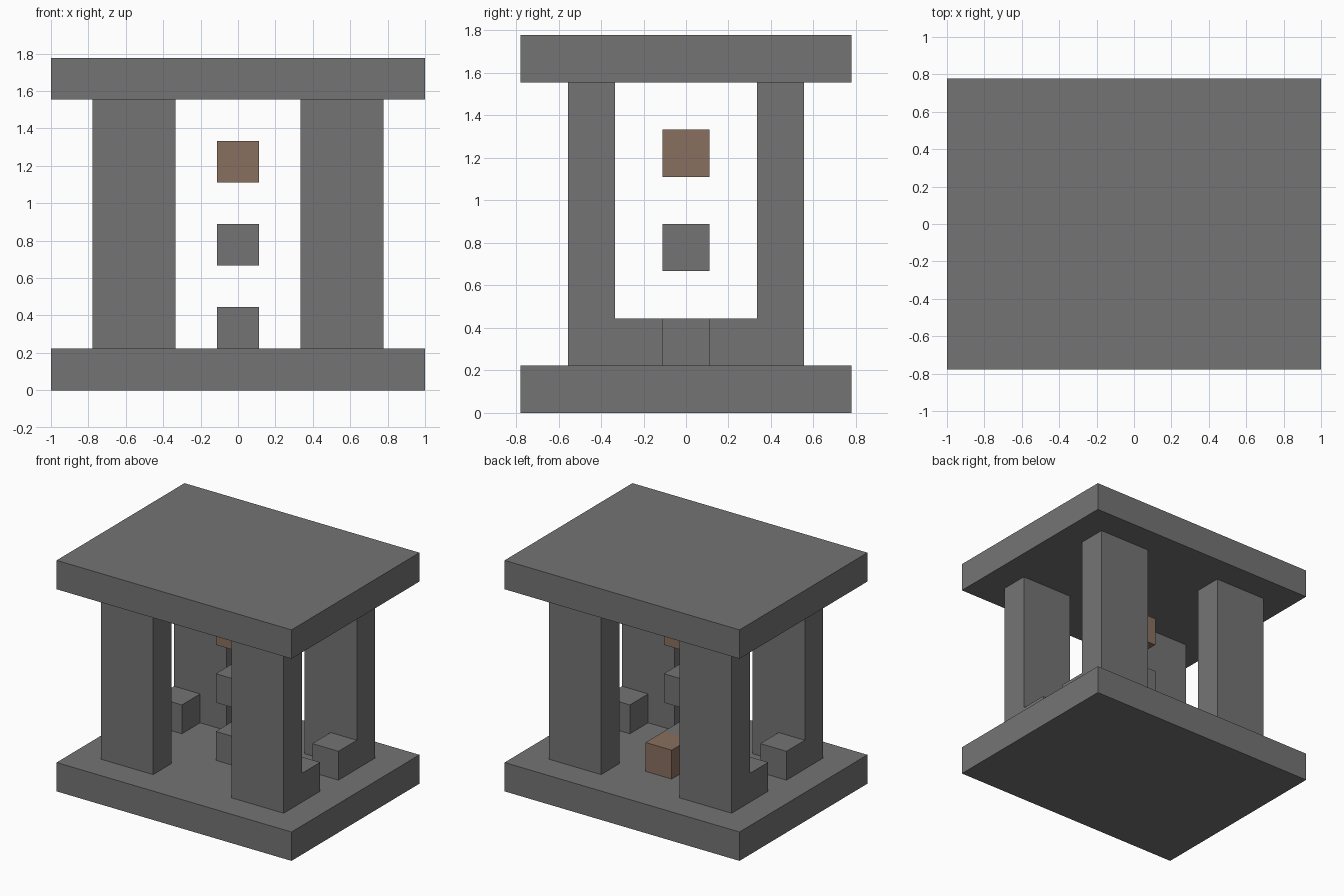
import bpy
import bmesh
from mathutils import Matrix, Vector

default = bpy.data.objects.get("Cube")
if default:
    bpy.data.objects.remove(default, do_unlink=True)

U = 2 / 9  # side of one small block; every part is a multiple of it


def make_material(name, rgb):
    mat = bpy.data.materials.new(name)
    mat.use_nodes = True
    mat.diffuse_color = (*rgb, 1)
    mat.node_tree.nodes["Principled BSDF"].inputs["Base Color"].default_value = (*rgb, 1)
    return mat


stone = make_material("grey stone", (0.175, 0.175, 0.175))
clay = make_material("brown clay", (0.25, 0.162, 0.115))


def box(name, size, centre, mat):
    """Box with its size and centre given in block units; centre z is its underside."""
    bm = bmesh.new()
    bmesh.ops.create_cube(bm, size=1, matrix=Matrix.Diagonal((*size, 1)))
    bmesh.ops.translate(bm, verts=bm.verts, vec=Vector((0, 0, size[2] / 2)))
    bmesh.ops.scale(bm, verts=bm.verts, vec=Vector((U, U, U)))
    mesh = bpy.data.meshes.new(name)
    bm.to_mesh(mesh)
    bm.free()
    mesh.materials.append(mat)
    obj = bpy.data.objects.new(name, mesh)
    obj.location = Vector(centre) * U
    bpy.context.collection.objects.link(obj)
    return obj


# Floor and roof slabs
box("floor_slab", (9, 7, 1), (0, 0, 0), stone)
box("roof_slab", (9, 7, 1), (0, 0, 7), stone)

# Four pillars, each with a low block against its inner face
for x_name, sx in (("left", 1), ("right", -1)):
    for y_name, sy in (("front", -1), ("back", 1)):
        box(f"{y_name}_{x_name}_pillar", (2, 1, 6), (2.5 * sx, 2 * sy, 1), stone)
        box(f"{y_name}_{x_name}_footing", (1, 1, 1), (3 * sx, sy, 1), stone)

# Central column of separate blocks
cube = (1, 1, 1)
box("altar_block", cube, (0, 0, 1), stone)
box("floating_stone_block", cube, (0, 0, 3), stone)
box("floating_clay_block", cube, (0, 0, 5), clay)

# Step behind the altar
box("back_clay_step", cube, (0, 1, 1), clay)
